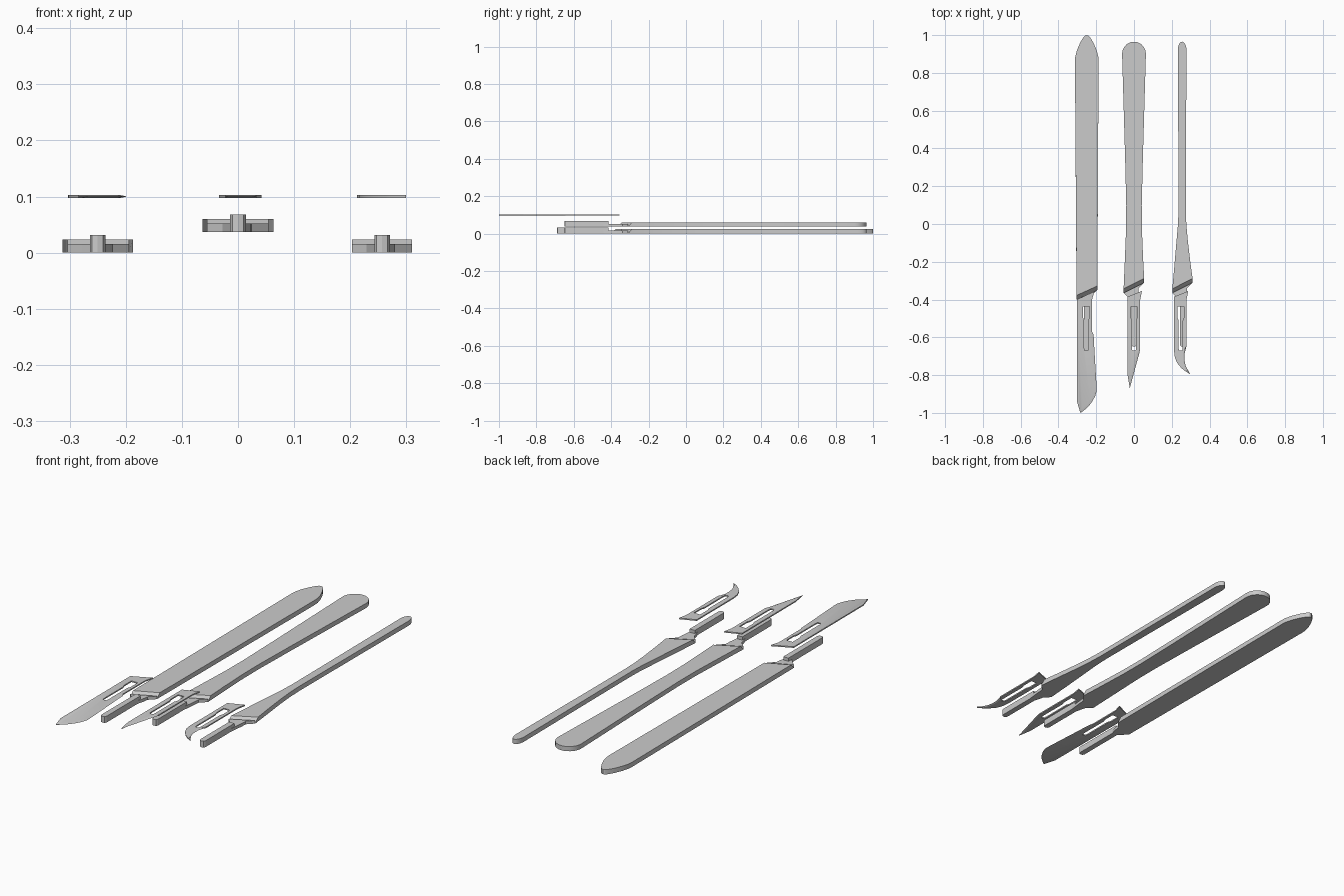
import bpy, bmesh
from math import sin, cos, pi, radians
from mathutils import Vector

if "Cube" in bpy.data.objects:
    bpy.data.objects.remove(bpy.data.objects["Cube"])


def loft(name, rings):
    """Closed solid through equal-length (outline, z) rings, outlines counter-clockwise."""
    bm = bmesh.new()
    loops = [[bm.verts.new((x, y, z)) for x, y in pts] for pts, z in rings]
    n = len(loops[0])
    for a, b in zip(loops, loops[1:]):
        for i in range(n):
            j = (i + 1) % n
            bm.faces.new((a[i], a[j], b[j], b[i]))
    bm.faces.new(loops[0][::-1])
    bm.faces.new(loops[-1])
    bmesh.ops.recalc_face_normals(bm, faces=bm.faces)
    me = bpy.data.meshes.new(name)
    bm.to_mesh(me)
    bm.free()
    ob = bpy.data.objects.new(name, me)
    bpy.context.collection.objects.link(ob)
    return ob


def smooth(ob):
    bpy.ops.object.select_all(action='DESELECT')
    ob.select_set(True)
    bpy.context.view_layer.objects.active = ob
    bpy.ops.object.shade_smooth_by_angle(angle=radians(25))


def dome(cx, cy, rx, ry, n=14):
    return [(cx + rx * cos(pi * i / n), cy + ry * sin(pi * i / n)) for i in range(n + 1)]


def handle(name, left, right, upper, z, tx, tongue_end):
    """left/right: shoulder corners; upper: outline from right side round to left side."""
    slope = 0.022
    low = [left, right] + upper
    top = [(left[0], left[1] + slope), (right[0], right[1] + slope)] + upper
    # grip with a sloped diagonal shoulder
    smooth(loft(name + "_grip", [(low, z), (top, z + 0.023)]))
    # thin neck narrowing to the tongue
    w = 0.014
    neck = [left, (tx - 0.028, left[1] - 0.025), (tx - w, -0.44), (tx + w, -0.44),
            (tx + 0.022, right[1] - 0.06), (right[0] - 0.03, right[1] - 0.03), right]
    loft(name + "_neck", [(neck, z), (neck, z + 0.015)])
    # raised tongue with rounded end
    e = tongue_end
    tongue = [(tx - w, -0.415), (tx - w, e + 0.012), (tx - w * 0.7, e + 0.003), (tx, e),
              (tx + w * 0.7, e + 0.003), (tx + w, e + 0.012), (tx + w, -0.415)]
    smooth(loft(name + "_tongue", [(tongue, z), (tongue, z + 0.031)]))


def blade(name, spine, edge, inset, sx):
    """spine runs down the back to the tip, edge runs back up the ground side."""
    pts = [Vector(p) for p in spine + edge]
    inner = []
    for i, p in enumerate(pts):
        if len(spine) <= i < len(pts) - 3:
            t = (pts[i + 1] - pts[i - 1]).normalized()
            p = p + Vector((-t.y, t.x)) * inset
        inner.append(p)
    ob = loft(name, [(inner, 0.097), (pts, 0.1), (inner, 0.103)])
    # mounting slot: wide at the rear, narrow toward the tip
    half = [(0.009, -0.67), (0.011, -0.655), (0.011, -0.51), (0.017, -0.495), (0.017, -0.438)]
    slot = [(sx + x, y) for x, y in half] + [(sx - x, y) for x, y in half[::-1]]
    cutter = loft("slot_cutter", [(slot, 0.08), (slot, 0.12)])
    cutter.hide_render = True
    mod = ob.modifiers.new("slot", 'BOOLEAN')
    mod.operation, mod.solver, mod.object = 'DIFFERENCE', 'EXACT', cutter
    bpy.ops.object.select_all(action='DESELECT')
    ob.select_set(True)
    bpy.context.view_layer.objects.active = ob
    bpy.ops.object.modifier_apply(modifier=mod.name)
    bpy.data.objects.remove(cutter)
    smooth(ob)


# wide handle with pointed end
side = [(0.0625, 0.86), (0.061, 0.885), (0.052, 0.92), (0.035, 0.96), (0.018, 0.988), (0.009, 0.997)]
pointed = [(-0.25 + x, y) for x, y in side] + [(-0.25, 1.0)] + [(-0.25 - x, y) for x, y in side[::-1]]
handle("wide_handle", (-0.304, -0.40), (-0.194, -0.35), pointed, 0.0, -0.25, -0.69)

# waisted handle with broad round end
handle("waisted_handle", (-0.055, -0.365), (0.054, -0.31),
       [(0.048, -0.18), (0.042, -0.03), (0.041, 0.1), (0.047, 0.35)]
       + dome(0, 0.90, 0.063, 0.065)
       + [(-0.047, 0.35), (-0.041, 0.1), (-0.042, -0.03), (-0.048, -0.18)],
       0.037, 0.0, -0.65)

# slim handle flaring to the shoulder
handle("slim_handle", (0.203, -0.365), (0.31, -0.31),
       [(0.298, -0.2), (0.284, -0.08), (0.277, 0.0), (0.274, 0.08), (0.275, 0.35)]
       + dome(0.255, 0.92, 0.023, 0.045)
       + [(0.235, 0.35), (0.236, 0.08), (0.233, 0.0), (0.226, -0.08), (0.213, -0.23)],
       0.0, 0.257, -0.65)

# broad rounded blade
blade("broad_blade",
      [(-0.303, -0.40), (-0.302, -0.94), (-0.284, -1.0)],
      [(-0.265, -0.987), (-0.24, -0.965), (-0.22, -0.938), (-0.205, -0.91), (-0.198, -0.885),
       (-0.198, -0.86), (-0.204, -0.76), (-0.21, -0.66), (-0.214, -0.585), (-0.222, -0.57),
       (-0.222, -0.40), (-0.21, -0.357)],
      0.014, -0.253)

# straight pointed blade
blade("pointed_blade",
      [(-0.034, -0.385), (-0.034, -0.80), (-0.022, -0.87)],
      [(-0.017, -0.85), (0.028, -0.685), (0.033, -0.66), (0.033, -0.40), (0.042, -0.355)],
      0.009, 0.0)

# hooked blade
blade("hooked_blade",
      [(0.212, -0.385), (0.212, -0.67), (0.216, -0.705), (0.228, -0.735), (0.25, -0.762),
       (0.272, -0.78), (0.299, -0.796)],
      [(0.285, -0.772), (0.273, -0.75), (0.267, -0.72), (0.267, -0.69), (0.273, -0.665),
       (0.278, -0.645), (0.278, -0.40), (0.287, -0.355)],
      0.006, 0.247)
